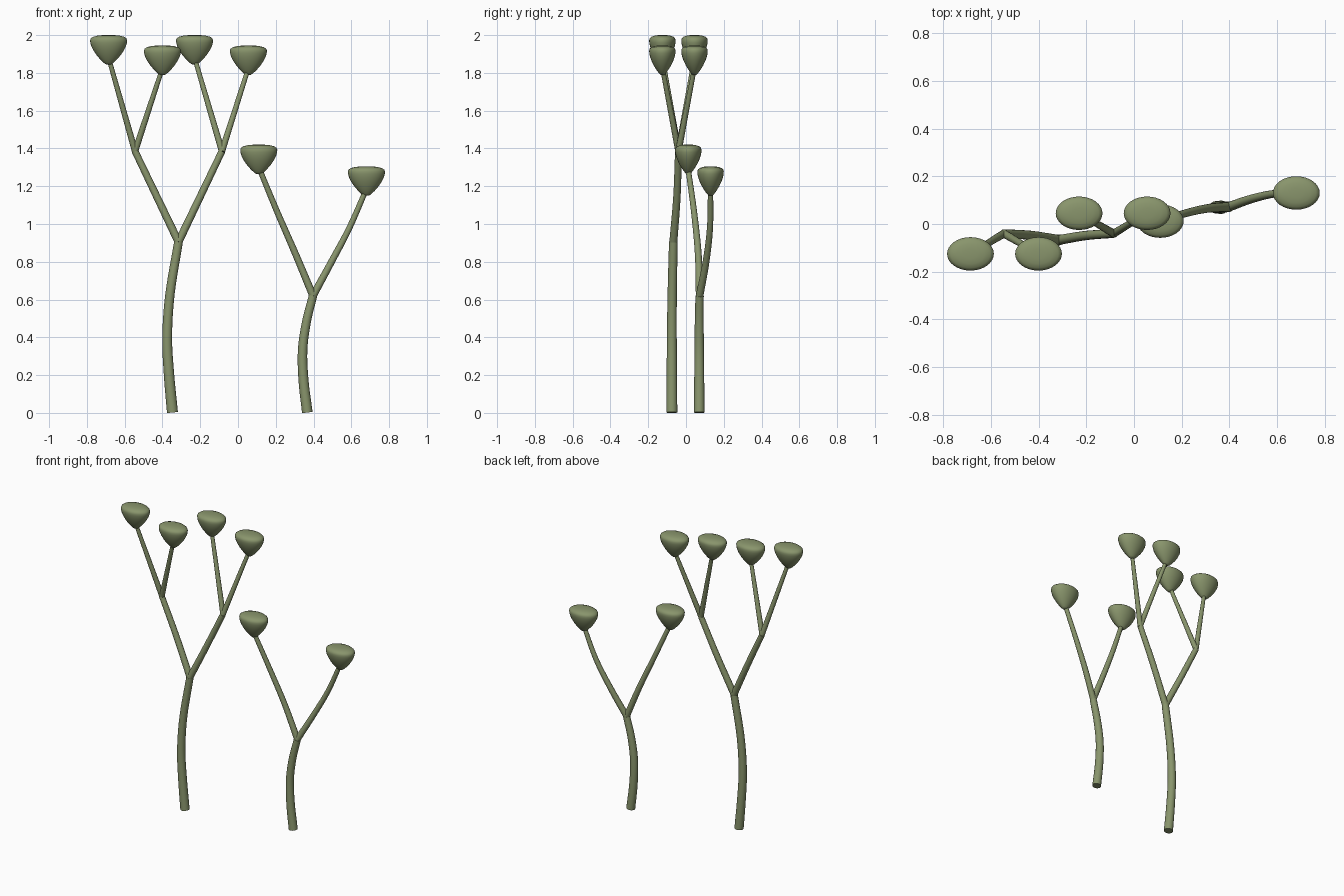
import bpy, bmesh, math
from mathutils import Vector

if "Cube" in bpy.data.objects:
    bpy.data.objects.remove(bpy.data.objects["Cube"])

green = bpy.data.materials.new("moss green")
green.diffuse_color = (0.25, 0.30, 0.15, 1)
green.use_nodes = True
green.node_tree.nodes["Principled BSDF"].inputs["Base Color"].default_value = green.diffuse_color


def finish(bm, name):
    bmesh.ops.recalc_face_normals(bm, faces=bm.faces)
    mesh = bpy.data.meshes.new(name)
    bm.to_mesh(mesh)
    bm.free()
    mesh.materials.append(green)
    ob = bpy.data.objects.new(name, mesh)
    bpy.context.collection.objects.link(ob)
    bpy.ops.object.select_all(action='DESELECT')
    ob.select_set(True)
    bpy.context.view_layer.objects.active = ob
    bpy.ops.object.shade_smooth_by_angle(angle=math.radians(50))


def bridge(bm, rings):
    for a, b in zip(rings, rings[1:]):
        n = len(a)
        for i in range(n):
            bm.faces.new((a[i], a[(i + 1) % n], b[(i + 1) % n], b[i]))
    bm.faces.new(rings[0])
    bm.faces.new(rings[-1])


def smooth_path(pts, steps=5):
    """Catmull-Rom curve through the points."""
    p = [Vector(q) for q in pts]
    p = [2 * p[0] - p[1]] + p + [2 * p[-1] - p[-2]]
    out = []
    for a, b, c, d in zip(p, p[1:], p[2:], p[3:]):
        for k in range(steps):
            t = k / steps
            out.append(0.5 * (2 * b + (c - a) * t + (2 * a - 5 * b + 4 * c - d) * t ** 2
                              + (3 * b - a - 3 * c + d) * t ** 3))
    return out + [p[-2]]


def tube(name, pts, r0, r1, sides=16):
    path = smooth_path(pts)
    bm = bmesh.new()
    rings = []
    for k, c in enumerate(path):
        t = (path[min(k + 1, len(path) - 1)] - path[max(k - 1, 0)]).normalized()
        u = Vector((0, 1, 0)).cross(t).normalized()
        v = t.cross(u)
        r = r0 + (r1 - r0) * k / (len(path) - 1)
        rings.append([bm.verts.new(c + r * (u * math.cos(2 * math.pi * i / sides)
                                            + v * math.sin(2 * math.pi * i / sides)))
                      for i in range(sides)])
    bridge(bm, rings)
    finish(bm, name)


# Bud profile: (radius fraction, height below the top)
BUD = [(0.14, 0.155), (0.27, 0.146), (0.46, 0.128), (0.66, 0.105), (0.83, 0.08),
       (0.94, 0.058), (0.99, 0.04), (1.0, 0.027), (0.96, 0.017), (0.84, 0.009),
       (0.6, 0.003), (0.3, 0.0)]


def bud(name, x, y, top, sides=32):
    bm = bmesh.new()
    rings = [[bm.verts.new((x + 0.098 * f * math.cos(2 * math.pi * i / sides),
                            y + 0.07 * f * math.sin(2 * math.pi * i / sides), top - h))
              for i in range(sides)] for f, h in BUD]
    bridge(bm, rings)
    finish(bm, name)


# Tall stalk with two levels of forks
fork = (-0.315, -0.067, 0.905)
tube("tall_stalk", [(-0.347, -0.075, 0.002), (-0.365, -0.075, 0.2), (-0.375, -0.075, 0.4),
                    (-0.36, -0.073, 0.63), fork], 0.029, 0.023)
for side, x, tips in (("left", -0.545, [(-0.685, -0.125, 2.0), (-0.40, -0.125, 1.945)]),
                      ("right", -0.085, [(-0.23, 0.045, 2.0), (0.055, 0.045, 1.945)])):
    knot = (x, -0.04, 1.385)
    mid = ((fork[0] + x) / 2, -0.048, 1.145)
    tube(f"tall_branch_{side}", [fork, mid, knot], 0.021, 0.018)
    for n, (tx, ty, top) in enumerate(tips):
        tube(f"tall_twig_{side}_{n}", [knot, (tx, ty, top - 0.12)], 0.017, 0.012)
        bud(f"tall_bud_{side}_{n}", tx, ty, top)

# Short stalk with a single fork
fork = (0.397, 0.072, 0.62)
tube("short_stalk", [(0.367, 0.07, 0.002), (0.347, 0.07, 0.17), (0.342, 0.07, 0.33),
                     (0.362, 0.07, 0.48), fork], 0.028, 0.022)
tube("short_branch_left", [fork, (0.305, 0.065, 0.84), (0.205, 0.042, 1.07),
                           (0.11, 0.01, 1.30)], 0.02, 0.014)
tube("short_branch_right", [fork, (0.495, 0.106, 0.80), (0.59, 0.127, 0.98),
                            (0.68, 0.13, 1.185)], 0.02, 0.014)
bud("short_bud_left", 0.11, 0.012, 1.42)
bud("short_bud_right", 0.68, 0.13, 1.305)
